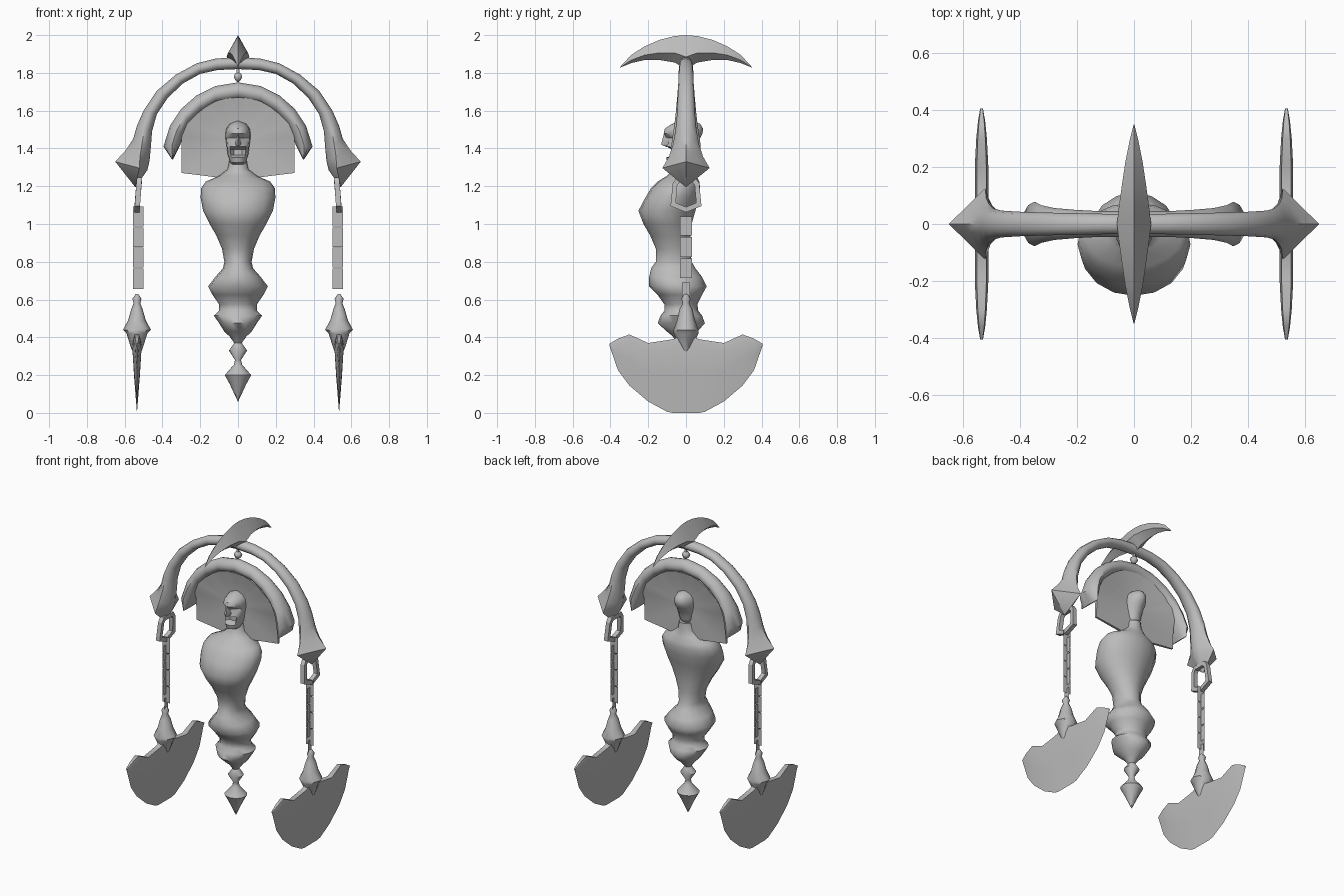
import bpy, bmesh, math
from mathutils import Vector

mat = bpy.data.materials.new("stone grey")
mat.diffuse_color = (0.5, 0.5, 0.5, 1)


def finish(name, bm, angle=60):
    bmesh.ops.remove_doubles(bm, verts=bm.verts, dist=0.0004)
    bmesh.ops.recalc_face_normals(bm, faces=bm.faces)
    me = bpy.data.meshes.new(name)
    bm.to_mesh(me)
    bm.free()
    ob = bpy.data.objects.new(name, me)
    bpy.context.collection.objects.link(ob)
    me.materials.append(mat)
    bpy.ops.object.select_all(action='DESELECT')
    ob.select_set(True)
    bpy.context.view_layer.objects.active = ob
    if angle:
        bpy.ops.object.shade_smooth_by_angle(angle=math.radians(angle))
    return ob


def loft(name, rings, closed=False, angle=60):
    bm = bmesh.new()
    rows = [[bm.verts.new(p) for p in r] for r in rings]
    n = len(rows[0])
    pairs = list(zip(rows, rows[1:])) + ([(rows[-1], rows[0])] if closed else [])
    for a, b in pairs:
        for i in range(n):
            j = (i + 1) % n
            bm.faces.new((a[i], a[j], b[j], b[i]))
    if not closed:
        bm.faces.new(rows[0])
        bm.faces.new(rows[-1][::-1])
    return finish(name, bm, angle)


def spow(v, e):
    return math.copysign(abs(v) ** e, v)


def arc_ring(outer, inner, depth, e=1.0, skew=0.5, n=12):
    """Section between two xz points; e=2 gives a diamond, e=1 an ellipse."""
    o, i = Vector((outer[0], 0, outer[1])), Vector((inner[0], 0, inner[1]))
    mid = i + (o - i) * skew
    out = []
    for k in range(n):
        t = 2 * math.pi * k / n
        c, s = spow(math.cos(t), e), spow(math.sin(t), e)
        p = mid + ((o - mid) * c if c > 0 else (mid - i) * c)
        out.append(Vector((p.x, depth * s, p.z)))
    return out


def mirrored(rings):
    left = [[Vector((-p.x, p.y, p.z)) for p in r] for r in rings[:0:-1]]
    return left + rings


def body_ring(z, w, front, back, n=16):
    """Horizontal section reaching from y=front to y=back."""
    cy, hy = (front + back) / 2, (back - front) / 2
    return [Vector((w * math.sin(2 * math.pi * k / n),
                    cy - hy * math.cos(2 * math.pi * k / n), z)) for k in range(n)]


# Main arch with flared pointed ends
arch = [((0, 1.885), (0, 1.82), .035, 1, .5), ((.12, 1.875), (.11, 1.815), .036, 1, .5),
        ((.22, 1.85), (.20, 1.795), .038, 1, .5), ((.33, 1.79), (.29, 1.745), .04, 1, .5),
        ((.43, 1.705), (.37, 1.67), .043, 1, .5), ((.50, 1.60), (.43, 1.58), .047, 1, .5),
        ((.535, 1.52), (.455, 1.49), .055, 1.1, .5), ((.555, 1.45), (.462, 1.40), .068, 1.3, .5),
        ((.595, 1.39), (.468, 1.335), .09, 1.7, .4), ((.65, 1.33), (.48, 1.285), .125, 2, .25),
        ((.546, 1.198), (.542, 1.196), .002, 2, .5)]
loft("arch", mirrored([arc_ring(*a) for a in arch]), angle=50)

# Crescent crest, diamond in section
crest = [(0, 2.0, 1.82, .06), (.06, 1.995, 1.855, .053), (.14, 1.975, 1.868, .042),
         (.22, 1.94, 1.868, .03), (.29, 1.895, 1.852, .016), (.35, 1.83, 1.828, .001)]
crest = [(-y, *r) for y, *r in crest[:0:-1]] + crest
loft("crest", [[Vector(p) for p in ((0, y, t), (w, y, b + .36 * (t - b)), (0, y, b),
                                   (-w, y, b + .36 * (t - b)))] for y, t, b, w in crest], angle=50)

# Small bead under the arch
loft("bead", [body_ring(z, w, -w, w, 6) for z, w in
              ((1.825, .008), (1.80, .008), (1.797, .018), (1.78, .026), (1.763, .018), (1.752, .004))])

# Headdress band
outer = [(0, 1.75), (.12, 1.73), (.22, 1.68), (.30, 1.61), (.36, 1.52), (.395, 1.41)]
inner = [(0, 1.66), (.12, 1.64), (.20, 1.59), (.26, 1.53), (.29, 1.47), (.305, 1.42)]
depth = [.045, .045, .05, .056, .066, .078]
band = [arc_ring(o, i, d, 1.1) for o, i, d in zip(outer, inner, depth)]
band.append(arc_ring((.35, 1.342), (.344, 1.342), .078, 1))
loft("headdress_band", mirrored(band), angle=45)

# Headdress fan: thin at the hub, thicker toward the band, flat below
rim = [(.0, 1.67, .035), (.06, 1.665, .03), (.12, 1.65, .036), (.17, 1.62, .03), (.21, 1.59, .036),
       (.24, 1.56, .03), (.27, 1.53, .034), (.30, 1.46, .025), (.30, 1.41, .012),
       (.30, 1.27, .006), (.20, 1.258, .008), (.10, 1.245, .008), (0, 1.24, .008)]
rim = rim + [(-x, z, t) for x, z, t in rim[-2:0:-1]]
bm = bmesh.new()
for side in (-1, 1):
    rows = []
    for f in (.12, .45, .75, 1):
        rows.append([bm.verts.new((x * f, side * (.008 + (t - .008) * f * f), 1.44 + (z - 1.44) * f))
                     for x, z, t in rim])
    rows.append([bm.verts.new((x, 0, z)) for x, z, t in rim])
    for a, b in zip(rows, rows[1:]):
        for i in range(len(rim)):
            j = (i + 1) % len(rim)
            bm.faces.new((a[i], a[j], b[j], b[i]))
    bm.faces.new(rows[0])
finish("headdress_fan", bm, 50)

# Torso and turned lower drop
profile = [(1.34, .045, -.06, .04), (1.29, .055, -.07, .045), (1.255, .10, -.10, .055),
           (1.225, .17, -.15, .07), (1.19, .195, -.185, .075), (1.14, .198, -.215, .07),
           (1.07, .185, -.252, .05), (1.00, .15, -.225, .03), (.94, .115, -.19, .025),
           (.87, .085, -.16, .022), (.80, .072, -.16, .03), (.765, .08, -.185, .05),
           (.72, .12, -.195, .085), (.67, .158, -.195, .11), (.625, .135, -.15, .085),
           (.575, .10, -.115, .06), (.54, .10, -.115, .065), (.515, .128, -.135, .085),
           (.475, .10, -.15, .10), (.43, .072, -.10, .06), (.405, .045, -.07, .03),
           (.37, .02, -.045, .0), (.33, .048, -.07, .025), (.28, .016, -.04, -.005),
           (.255, .022, -.045, .0), (.20, .07, -.09, .045), (.155, .045, -.067, .022),
           (.06, .001, -.023, -.021)]
loft("body", [body_ring(*p) for p in profile], angle=65)

# Head: rings with eye sockets, cheek hollows and an open mouth pressed in
head = [(1.315, .03, -.075, .0), (1.325, .042, -.098, .01), (1.352, .05, -.105, .03),
        (1.365, .054, -.098, .035), (1.395, .058, -.098, .04), (1.41, .06, -.108, .05),
        (1.435, .063, -.105, .06), (1.455, .066, -.105, .075), (1.48, .066, -.118, .088),
        (1.505, .062, -.112, .09), (1.53, .045, -.075, .075), (1.545, .008, -.02, .035)]
rings = [body_ring(*h) for h in head]
for ri, ks, dy in ((3, (0, 1, 15), .04), (4, (0, 1, 15), .04), (6, (1, 15, 2, 14), .014),
                   (7, (1, 15, 2, 14), .022)):
    for k in ks:
        rings[ri][k].y += dy
loft("head", rings, angle=40)

# Nose
loft("nose", [[Vector((-w, -.09, z)), Vector((0, y, z)), Vector((w, -.09, z))]
              for z, w, y in ((1.41, .016, -.108), (1.42, .018, -.132), (1.475, .008, -.118))])

# Hanging pieces on both sides
LINK_OUT = [(-.05, 1.245), (-.07, 1.215), (-.082, 1.095), (0, 1.062)]
LINK_IN = [(-.035, 1.22), (-.046, 1.205), (-.054, 1.112), (0, 1.09)]
blade_top = [(0, .42), (.1, .385), (.2, .37), (.3, .415), (.36, .393), (.405, .367)]
blade_low = [0.0, .006, .06, .145, .225, .355]
thick = [.028, .028, .028, .022, .015, .006]

for s, label in ((-1, "left"), (1, "right")):
    # Five sided link
    o = LINK_OUT + [(-y, z) for y, z in LINK_OUT[2::-1]]
    i = LINK_IN + [(-y, z) for y, z in LINK_IN[2::-1]]
    link = []
    for (yo, zo), (yi, zi) in zip(o, i):
        cx = s * (.522 + (1.25 - zo) * .07)
        link.append([Vector(p) for p in ((cx - .014, yo, zo), (cx + .014, yo, zo),
                                         (cx + .014, yi, zi), (cx - .014, yi, zi))])
    loft(label + "_link", link, closed=True, angle=0)

    # Chain of crossed, staggered flat plates
    bm = bmesh.new()
    cx = s * .528
    for a, b in ((1.092, .986), (.982, .879), (.875, .769), (.765, .657)):
        bm.faces.new([bm.verts.new(p) for p in ((cx - .028, 0, b), (cx + .028, 0, b),
                                                (cx + .028, 0, a), (cx - .028, 0, a))])
    for a, b, w in ((1.04, .94, .031), (.93, .825, .031), (.817, .715, .031), (.69, .60, .02)):
        bm.faces.new([bm.verts.new(p) for p in ((cx, -w, b), (cx, w, b), (cx, w, a), (cx, -w, a))])
    finish(label + "_chain", bm, 0)

    # Blade socket
    cx = s * .535
    socket = [(.63, .006, .008), (.605, .024, .024), (.58, .018, .018), (.55, .03, .034),
              (.49, .047, .048), (.44, .074, .066), (.42, .055, .066), (.34, .03, .024),
              (.295, .008, .002)]
    ob = loft(label + "_socket", [body_ring(z, w, -d, d, 8) for z, w, d in socket], angle=50)
    ob.location.x = cx

    # Broad curved blade
    half = [(y, zt, zb, t) for (y, zt), zb, t in zip(blade_top, blade_low, thick)]
    half.insert(1, (.07, .39, .0, .028))
    full = [(-y, *r) for y, *r in half[:0:-1]] + half
    rings = []
    for y, zt, zb, t in full:
        zm = zb + (zt - zb) * .5
        rings.append([Vector((cx + dx, y, z)) for dx, z in
                      ((t * .6, zt), (t * .85, zt - (zt - zb) * .12), (t * .55, zm), (0, zb),
                       (-t * .55, zm), (-t * .85, zt - (zt - zb) * .12), (-t * .6, zt))])
    loft(label + "_blade", rings, angle=45)
